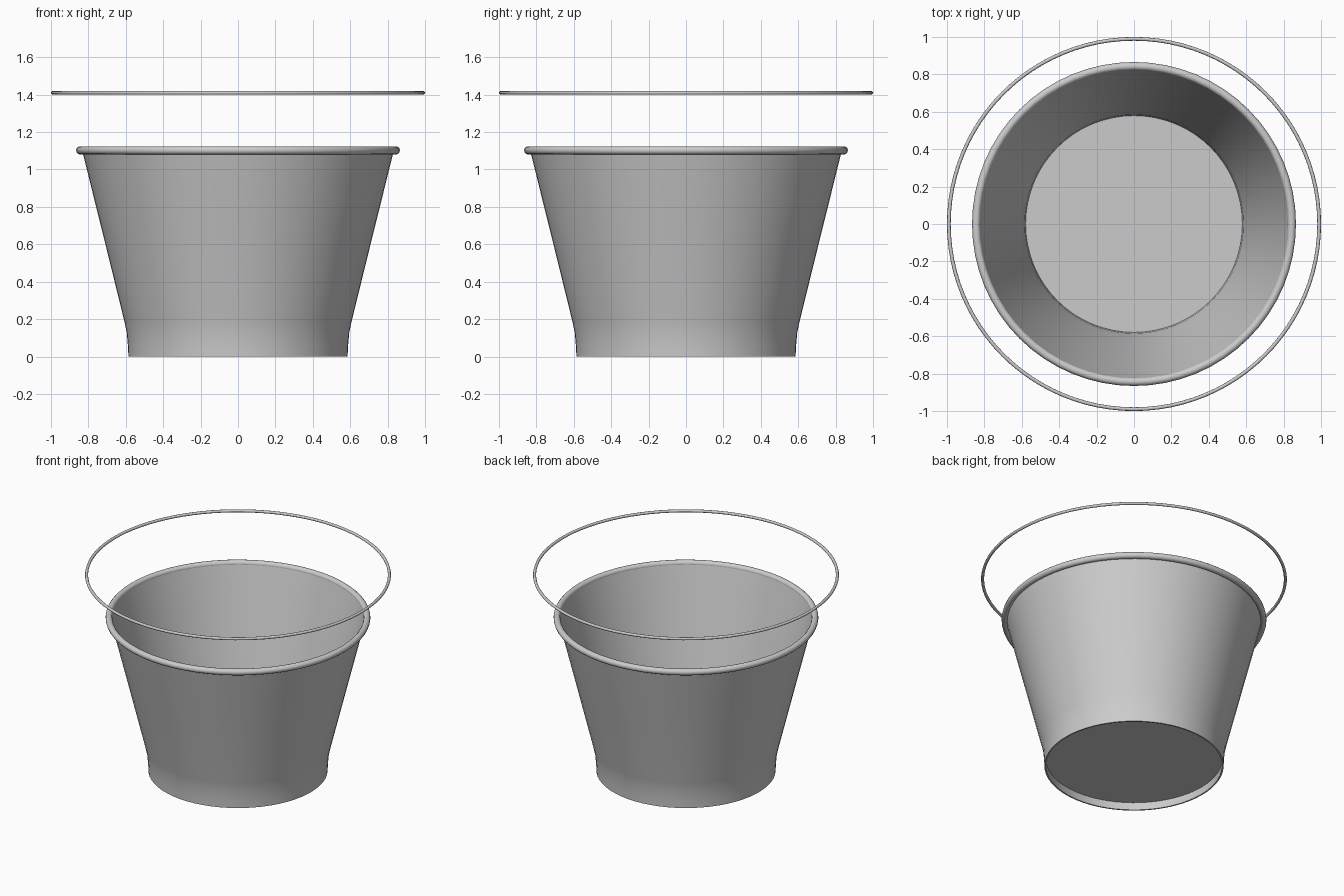
import bpy, bmesh
from math import cos, sin, tau, radians

if "Cube" in bpy.data.objects:
    bpy.data.objects.remove(bpy.data.objects["Cube"])


def lathe(name, profile, sides, closed=True):
    """Spin a radius/height profile around the z axis."""
    bm = bmesh.new()
    rings = [[bm.verts.new((r * cos(tau * i / sides), r * sin(tau * i / sides), z))
              for i in range(sides)] for r, z in profile]
    pairs = list(zip(rings, rings[1:]))
    if closed:
        pairs.append((rings[-1], rings[0]))
    else:  # cap both ends
        bm.faces.new(rings[0])
        bm.faces.new(rings[-1])
    for a, b in pairs:
        for i in range(sides):
            j = (i + 1) % sides
            bm.faces.new((a[i], a[j], b[j], b[i]))
    bmesh.ops.recalc_face_normals(bm, faces=bm.faces)
    mesh = bpy.data.meshes.new(name)
    bm.to_mesh(mesh)
    bm.free()
    ob = bpy.data.objects.new(name, mesh)
    bpy.context.collection.objects.link(ob)
    bpy.ops.object.select_all(action='DESELECT')
    ob.select_set(True)
    bpy.context.view_layer.objects.active = ob
    bpy.ops.object.shade_smooth_by_angle(angle=radians(40))
    return ob


def hoop(name, radius, thickness, z, sides, section):
    """Round ring lying flat at height z."""
    circle = [(radius + thickness * cos(tau * k / section),
               z + thickness * sin(tau * k / section)) for k in range(section)]
    return lathe(name, circle, sides)


# Thin flared wall, nearly upright at the foot
wall = 0.01
outer = [(0.586, 0.0), (0.588, 0.05), (0.595, 0.13), (0.608, 0.19), (0.72, 0.645), (0.833, 1.1)]
inner = [(r - wall, z) for r, z in reversed(outer)]
lathe("bucket_wall", outer + inner, 64)

# Floor raised above the foot of the wall
lathe("bucket_floor", [(0.582, 0.055), (0.582, 0.065)], 32, closed=False)

# Rolled rim
hoop("rolled_rim", 0.844, 0.022, 1.102, 64, 12)

# Wire handle ring floating above the rim
hoop("handle_ring", 0.99, 0.01, 1.41, 96, 10)
